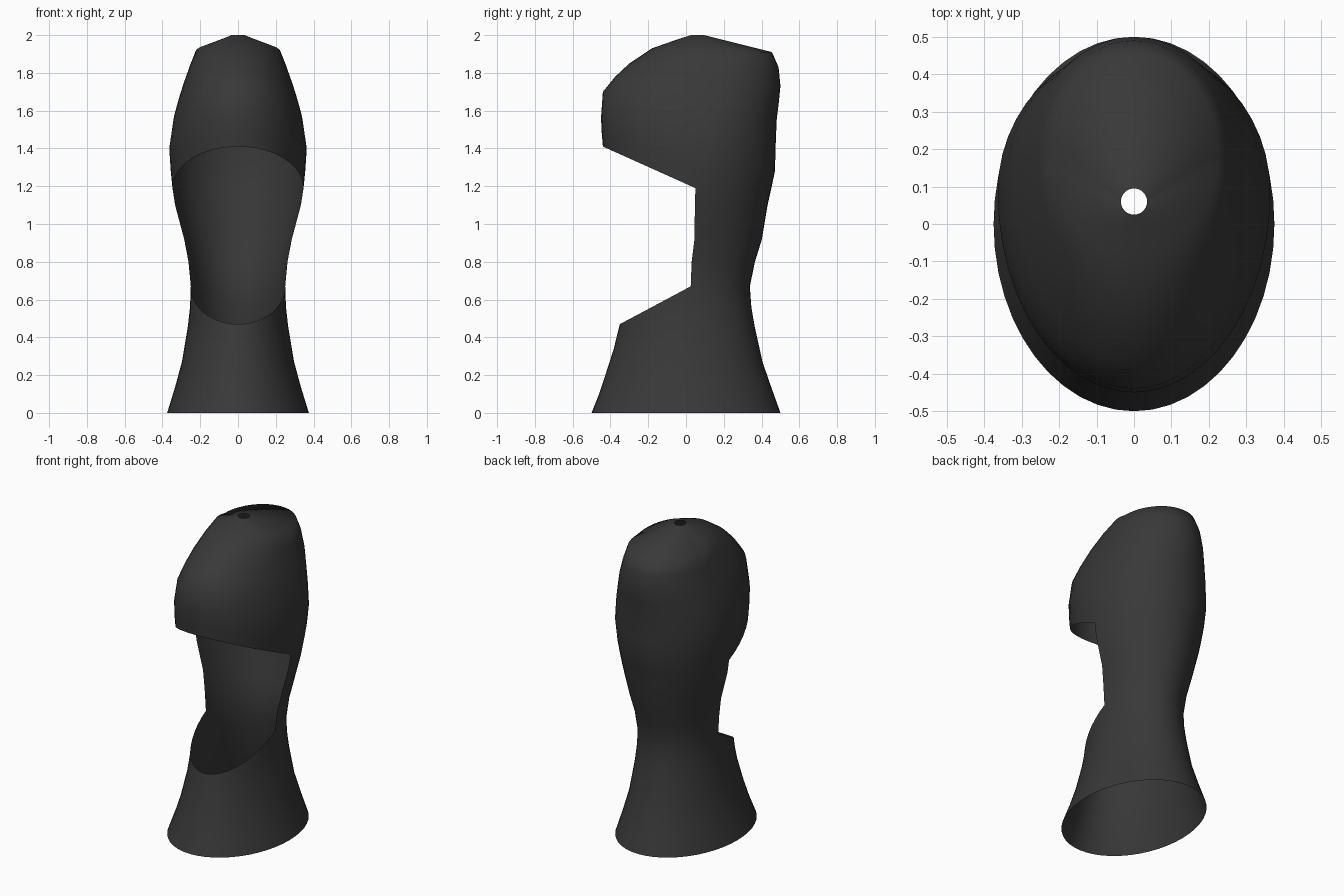
import bpy, bmesh, math

if "Cube" in bpy.data.objects:
    bpy.data.objects.remove(bpy.data.objects["Cube"])

# Levels: side z, half width, seam y, back y, front point (y, z) or None at the face opening
LEVELS = [
    (0.00, .375, .000, .500, (-.500, .00)),
    (0.14, .332, .003, .450, (-.460, .10)),
    (0.27, .297, .008, .405, (-.427, .20)),
    (0.46, .265, .018, .363, (-.382, .34)),
    (0.56, .254, .022, .346, (-.363, .42)),
    (0.67, .250, .025, .338, (-.350, .47)),
    (0.80, .262, .030, .365, None),
    (0.92, .285, .045, .402, None),
    (1.10, .333, .047, .432, None),
    (1.19, .347, .050, .452, (-.440, 1.41)),
    (1.28, .356, .060, .471, (-.446, 1.48)),
    (1.40, .364, .085, .474, (-.450, 1.56)),
    (1.55, .342, .105, .480, (-.440, 1.70)),
    (1.65, .315, .120, .492, (-.375, 1.78)),
    (1.73, .290, .140, .500, (-.300, 1.85)),
    (1.83, .255, .165, .490, (-.180, 1.93)),
    (1.91, .225, .185, .455, (-.075, 1.967)),
    (2.00, .035, .060, .095, (.025, 2.00)),
]
N = 24  # segments per half ring

cloth = bpy.data.materials.new("dark charcoal cloth")
cloth.diffuse_color = (0.04, 0.04, 0.04, 1)
cloth.use_nodes = True
cloth.node_tree.nodes["Principled BSDF"].inputs["Base Color"].default_value = cloth.diffuse_color

bm = bmesh.new()


def half_ring(level, y_end, z_end):
    """Half ellipse from the right seam to the left seam, tilted toward its end point."""
    z, w, cy = level[:3]
    pts = []
    for i in range(N + 1):
        a = math.pi * i / N
        s = math.sin(a)
        pts.append(bm.verts.new((w * math.cos(a), cy + (y_end - cy) * s, z + (z_end - z) * s)))
    return pts


def bridge(a, b, flip):
    for i in range(N):
        quad = [a[i], a[i + 1], b[i + 1], b[i]]
        bm.faces.new(quad[::-1] if flip else quad)


# Back half, continuous from hem to crown
backs = [half_ring(l, l[3], l[0]) for l in LEVELS]
for a, b in zip(backs, backs[1:]):
    bridge(a, b, False)

# Front half, neck bib and brow, leaving the face opening
fronts = [half_ring(l, *l[4]) if l[4] else None for l in LEVELS]
for a, b in zip(fronts, fronts[1:]):
    if a and b:
        bridge(a, b, True)

bmesh.ops.remove_doubles(bm, verts=bm.verts[:], dist=0.0005)
mesh = bpy.data.meshes.new("hood")
bm.to_mesh(mesh)
bm.free()
mesh.materials.append(cloth)
hood = bpy.data.objects.new("hood", mesh)
bpy.context.collection.objects.link(hood)
bpy.context.view_layer.objects.active = hood
hood.select_set(True)
bpy.ops.object.shade_smooth_by_angle(angle=math.radians(60))
